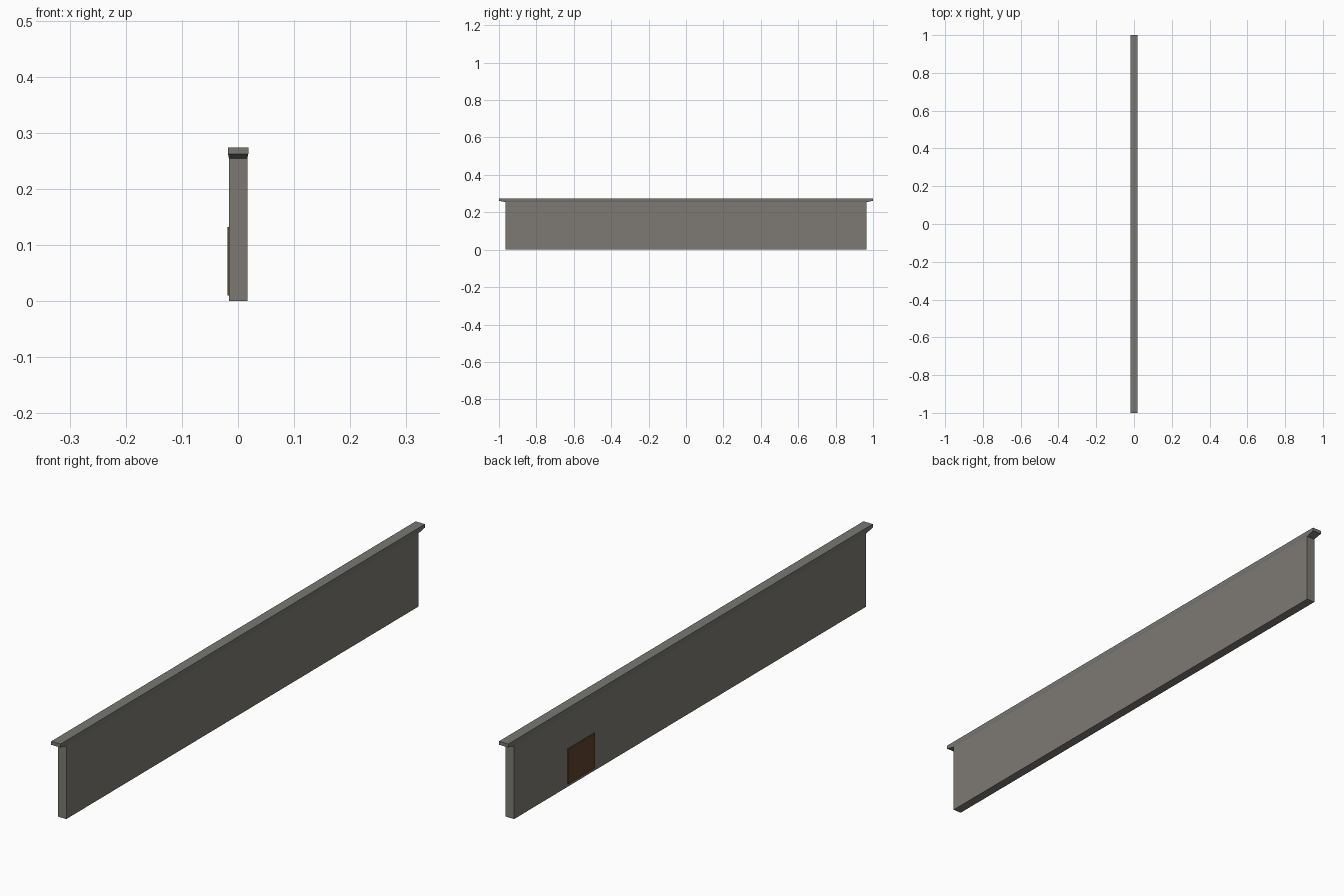
import bpy
import bmesh

if "Cube" in bpy.data.objects:
    bpy.data.objects.remove(bpy.data.objects["Cube"])


def material(name, rgb):
    m = bpy.data.materials.new(name)
    m.diffuse_color = (*rgb, 1.0)
    m.use_nodes = True
    m.node_tree.nodes["Principled BSDF"].inputs["Base Color"].default_value = m.diffuse_color
    return m


def prism(name, sections, mat):
    """Stack of rectangles (x0, x1, half length, z), lofted and capped; y centre optional."""
    bm = bmesh.new()
    rings = []
    for x0, x1, y0, y1, z in sections:
        rings.append([bm.verts.new((x, y, z)) for x, y in
                      ((x0, y0), (x1, y0), (x1, y1), (x0, y1))])
    for a, b in zip(rings, rings[1:]):
        for i in range(4):
            j = (i + 1) % 4
            bm.faces.new((a[i], a[j], b[j], b[i]))
    bm.faces.new(rings[0][::-1])
    bm.faces.new(rings[-1])
    bmesh.ops.recalc_face_normals(bm, faces=bm.faces)
    me = bpy.data.meshes.new(name)
    bm.to_mesh(me)
    bm.free()
    me.materials.append(mat)
    ob = bpy.data.objects.new(name, me)
    bpy.context.collection.objects.link(ob)
    return ob


stone = material("warm grey stone", (0.205, 0.195, 0.178))
coping = material("coping grey", (0.185, 0.185, 0.175))
wood = material("dark brown wood", (0.117, 0.053, 0.030))

# Long thin wall
prism("wall", [(-0.0160, 0.0165, -0.966, 0.966, 0.0),
               (-0.0160, 0.0165, -0.966, 0.966, 0.254)], stone)

# Coping with bevelled underside overhanging the ends
prism("coping", [(-0.0160, 0.0165, -0.966, 0.966, 0.254),
                 (-0.0176, 0.0183, -1.0, 1.0, 0.262),
                 (-0.0176, 0.0183, -1.0, 1.0, 0.274)], coping)

# Door plate on the left face
prism("door", [(-0.0187, -0.0155, 0.527, 0.673, 0.010),
               (-0.0187, -0.0155, 0.527, 0.673, 0.132)], wood)
